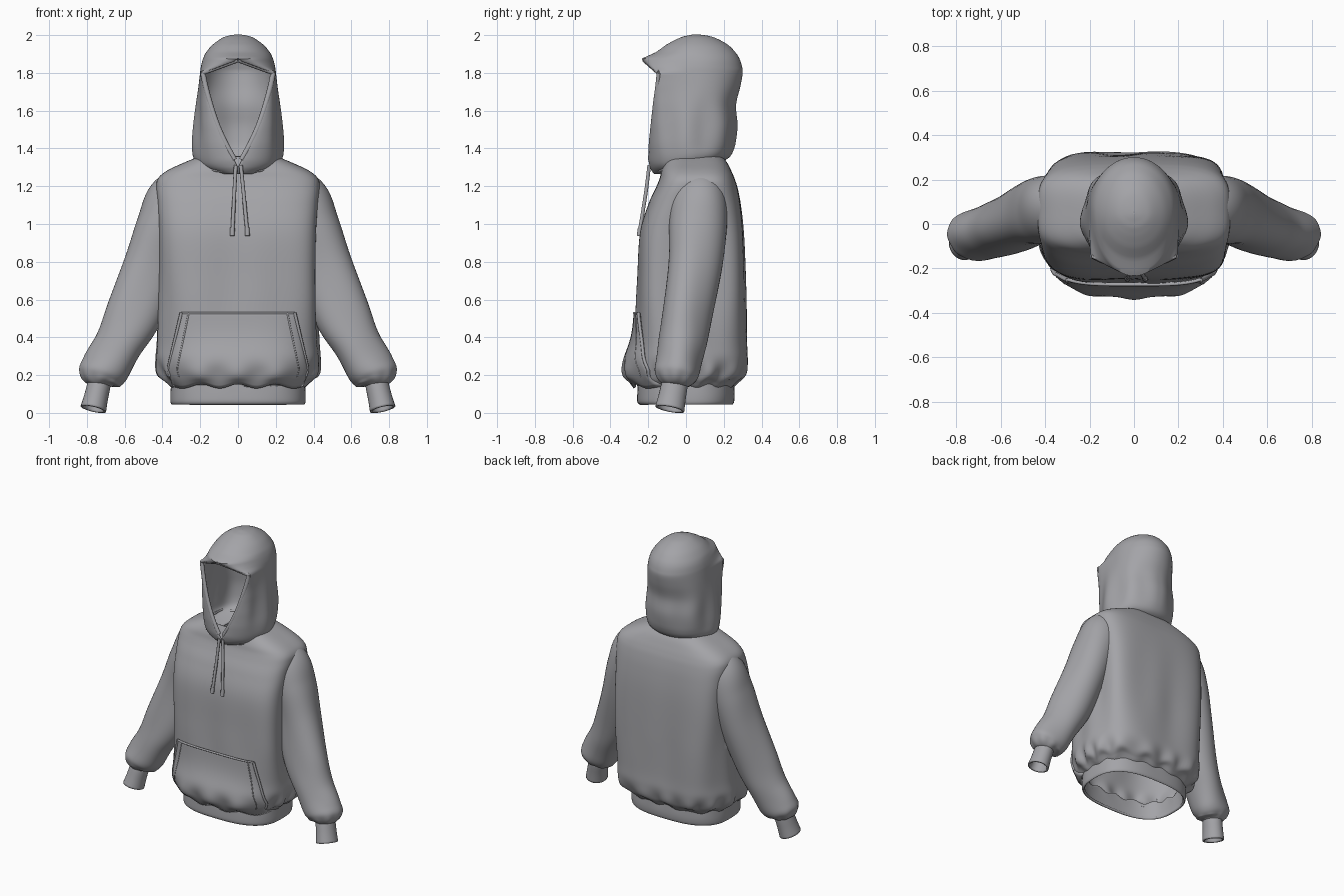
import bpy, bmesh, math
from mathutils import Vector

if "Cube" in bpy.data.objects:
    bpy.data.objects.remove(bpy.data.objects["Cube"])

cloth = bpy.data.materials.new("grey_fleece")
cloth.diffuse_color = (0.37, 0.37, 0.39, 1)
cloth.use_nodes = True
cloth.node_tree.nodes["Principled BSDF"].inputs["Base Color"].default_value = cloth.diffuse_color


def smooth(rows, k=6, linear=()):
    """Catmull-Rom interpolation of rows of numbers; listed columns stay linear."""
    out, n = [], len(rows)
    for i in range(n - 1):
        p = [rows[max(i - 1, 0)], rows[i], rows[i + 1], rows[min(i + 2, n - 1)]]
        for j in range(k):
            t = j / k
            out.append(tuple(b + (c - b) * t if col in linear else
                             0.5 * (2 * b + (c - a) * t + (2 * a - 5 * b + 4 * c - d) * t * t
                                    + (3 * b - a - 3 * c + d) * t ** 3)
                             for col, (a, b, c, d) in enumerate(zip(*p))))
    return out + [tuple(rows[-1])]


def skin(name, rings, closed=True, thick=0.0, caps=False, angle=50, drop=None):
    """Join rings of points with quads; drop(centre) removes hidden faces."""
    bm = bmesh.new()
    vs = [[bm.verts.new(p) for p in r] for r in rings]
    n = len(rings[0])
    for a, b in zip(vs, vs[1:]):
        for i in range(n if closed else n - 1):
            j = (i + 1) % n
            bm.faces.new((a[i], a[j], b[j], b[i]))
    if caps:
        bm.faces.new(vs[0])
        bm.faces.new(vs[-1])
    bmesh.ops.remove_doubles(bm, verts=bm.verts, dist=0.0008)
    bmesh.ops.recalc_face_normals(bm, faces=bm.faces)
    if drop:
        hidden = [f for f in bm.faces if drop(f.calc_center_median())]
        bmesh.ops.delete(bm, geom=hidden, context='FACES')
    me = bpy.data.meshes.new(name)
    bm.to_mesh(me)
    bm.free()
    me.materials.append(cloth)
    ob = bpy.data.objects.new(name, me)
    bpy.context.collection.objects.link(ob)
    if thick:
        m = ob.modifiers.new("thickness", 'SOLIDIFY')
        m.thickness, m.offset = thick, 0
    bpy.ops.object.select_all(action='DESELECT')
    ob.select_set(True)
    bpy.context.view_layer.objects.active = ob
    bpy.ops.object.shade_smooth_by_angle(angle=math.radians(angle))
    return ob


def sweep(name, rows, n=10, k=6, fold=None, thick=0.0, caps=True, drop=None):
    """Tube along rows of (x, y, z, half width, half depth)."""
    rows = smooth(rows, k)
    rings = []
    for i, r in enumerate(rows):
        p = Vector(r[:3])
        t = (Vector(rows[min(i + 1, len(rows) - 1)][:3]) - Vector(rows[max(i - 1, 0)][:3])).normalized()
        b = (Vector((0, 1, 0)) - t * t.y).normalized()
        s = b.cross(t)
        ring = []
        for q in range(n):
            a = math.tau * q / n
            f = 1 + (fold(a, i / (len(rows) - 1)) if fold else 0)
            ring.append(p + s * (math.cos(a) * r[3] * f) + b * (math.sin(a) * r[4] * f))
        rings.append(ring)
    return skin(name, rings, True, thick, caps, drop=drop)


def bump(z, mid, width):
    return math.exp(-((z - mid) / width) ** 2)


# Body: rows of z, half width, front y, back y
BODY = smooth([(.14, .345, -.245, .245), (.165, .375, -.26, .27), (.2, .41, -.275, .305),
               (.28, .428, -.278, .322), (.4, .42, -.265, .318), (.7, .408, -.25, .31),
               (.95, .41, -.237, .30), (1.1, .42, -.195, .285), (1.19, .428, -.155, .268),
               (1.24, .418, -.135, .252), (1.28, .37, -.125, .235), (1.32, .285, -.11, .215),
               (1.355, .2, -.095, .19)], 7)


def squareness(z):
    return 2.7 + 2.3 * bump(z, .85, .42)


def body_fold(a, z):
    gather = .035 * bump(z, .2, .06) * math.cos(15 * a + math.sin(3 * a))
    drape = .018 * math.sin(9 * a + 1.2 * math.sin(2.5 * z)) * max(0, 1 - abs(z - .6) / .62)
    lobes = .025 * bump(z, .35, .3) * math.cos(6 * a) * max(0, math.sin(a))
    return gather + drape + lobes


def body_ring(z, rx, yf, yb, n=144, fold=body_fold):
    ring, cy, e = [], (yf + yb) / 2, squareness(z)
    for i in range(n):
        a = math.tau * i / n
        c, s = math.cos(a), math.sin(a)
        f = (1 + (fold(a, z) if fold else 0)) * (abs(c) ** e + abs(s) ** e) ** (-1 / e)
        ring.append((rx * f * c, cy + (yb - yf) / 2 * f * s, z + .012 * bump(z, .16, .03) * math.cos(15 * a)))
    return ring


skin("body", [body_ring(*r) for r in BODY], thick=.01,
     drop=lambda c: abs(c.x) > .37 and -.04 < c.y < .15 and .65 < c.z < 1.12)

# Ribbed hem band
hem = [(.05, .345, -.24, .24), (.06, .35, -.25, .247), (.1, .35, -.25, .25), (.17, .345, -.245, .245)]
skin("hem_band", [body_ring(*r, fold=None) for r in smooth(hem, 4)], thick=.016)


# Kangaroo pocket follows the body front
def front_y(x, z):
    lo = max((q for q in BODY if q[0] <= z), key=lambda q: q[0])
    hi = min((q for q in BODY if q[0] > z), key=lambda q: q[0])
    t = (z - lo[0]) / (hi[0] - lo[0])
    _, rx, yf, yb = [a + (b - a) * t for a, b in zip(lo, hi)]
    cy, e = (yf + yb) / 2, squareness(z)
    return cy - (cy - yf) * max(0, 1 - min(1, abs(x) / rx) ** e) ** (1 / e)


def pocket_half(z):
    return .30 + .07 * min(1, (.53 - z) / .3) if z > .23 else .37 - (.23 - z) * .35


def pocket_point(u, z):
    x = u * pocket_half(z)
    puff = .012 + .036 * (1 - u * u) ** .5 * bump(z, .25, .13)
    ripple = .012 * math.cos(11 * u) * bump(z, .2, .06)
    return (x, front_y(x, z) - puff - ripple, z + .012 * bump(z, .15, .03) * math.cos(11 * u))


levels = [.145 + .385 * i / 24 for i in range(25)]
skin("pocket", [[pocket_point(-1 + i / 24, z) for i in range(49)] for z in levels], False, thick=.014)
for s, side in ((-1, "left"), (1, "right")):
    for w, part in ((1, "edge"), (.87, "stitch")):
        pts = [pocket_point(s * w, z) for z in levels[3:]]
        r = .009 if w == 1 else .005
        sweep(f"pocket_{part}_{side}", [(x, y - .005, z, r, r) for x, y, z in pts], 8, 1)
sweep("pocket_top_edge", [(x, y - .003, z, .007, .007) for x, y, z in
                          (pocket_point(-1 + i / 12, .528) for i in range(25))], 8, 1)


# Sleeves and cuffs
def sleeve_fold(a, t):
    drape = .06 * math.sin(3 * a + 7 * t) * math.sin(math.pi * min(1, t * 1.05))
    crease = .03 * math.sin(26 * t + 2 * math.cos(a)) * bump(t, .8, .15)
    return drape + crease + .04 * math.cos(8 * a) * bump(t, .92, .07)


SLEEVE = [(.22, .07, 1.175, .12, .12), (.315, .07, 1.115, .168, .145), (.385, .062, .98, .158, .148),
          (.455, .043, .78, .148, .138), (.55, 0, .52, .143, .128), (.63, -.025, .355, .122, .122),
          (.703, -.045, .235, .125, .112), (.73, -.055, .18, .108, .098), (.737, -.06, .148, .055, .062)]
CUFF = [(.732, -.056, .17, .054, .06), (.738, -.062, .14, .056, .064), (.752, -.074, .08, .058, .067),
        (.766, -.086, .02, .063, .072)]
for s, side in ((-1, "left"), (1, "right")):
    sweep(f"sleeve_{side}", [(s * r[0],) + r[1:] for r in SLEEVE], 48, 8,
          lambda a, t: sleeve_fold(a if s > 0 else math.pi - a, t), .008, False,
          lambda c: abs(c.x) < .365)
    sweep(f"cuff_{side}", [(s * r[0],) + r[1:] for r in CUFF], 32, 4, None, .012, False)

# Hood: rows of z, opening half width, rim y, half width, widest y, back y
HOOD = [(1.27, 0, -.165, .12, 0, .15), (1.30, 0, -.185, .2, .02, .205), (1.34, .018, -.193, .228, .03, .235),
        (1.42, .062, -.19, .232, .03, .255), (1.52, .108, -.18, .225, .04, .267), (1.63, .145, -.168, .215, .05, .259),
        (1.73, .172, -.155, .203, .06, .282), (1.8, .186, -.148, .195, .06, .294), (1.835, .1, -.188, .19, .06, .29),
        (1.872, 0, -.228, .18, .06, .278), (1.905, 0, -.155, .164, .05, .257), (1.945, 0, -.1, .13, .05, .217),
        (1.98, 0, -.03, .08, .05, .152), (1.993, 0, .015, .04, .05, .102), (1.998, 0, .05, .001, .05, .051)]


def hood_ring(z, w, yr, rx, yc, yb, n=24):
    half = []
    for i in range(2 * n + 1):
        a = math.pi * i / (2 * n)
        if i <= n:
            x, y = w + (rx - w) * math.sin(a), yc + (yr - yc) * math.cos(a)
        else:
            x, y = rx * math.sin(a), yc - (yb - yc) * math.cos(a)
        f = 1 + .04 * math.sin(7 * a + 3 * z) * bump(z, 1.5, .16) * math.sin(a)
        lift = .055 * min(1, max(0, (y + .12) / .3)) * max(0, (1.42 - z) / .15)
        half.append((x * f, y * (f if i > n else 1), z + lift))
    return half + [(-x, y, z) for x, y, z in half[-2::-1]]


skin("hood", [hood_ring(*r) for r in smooth(HOOD, 5, (1, 2))], False, thick=.012)

# Hem around the hood opening, and visor edge
for s, side in ((-1, "left"), (1, "right")):
    sweep(f"hood_rim_{side}", [(s * r[1], r[2] + .004, r[0], .014, .012) for r in HOOD[2:8]], 10, 4)
    sweep(f"visor_edge_{side}", [(s * .186, -.145, 1.8, .012, .010), (0, -.222, 1.868, .012, .010)], 10, 6)

# Neck seam
neck = [(.22 * math.sin(a), .02 - .175 * math.cos(a), 1.315 - .035 * math.cos(a), .01, .01)
        for a in [math.tau * i / 48 for i in range(49)]]
sweep("neck_seam", neck, 8, 1)

# Drawcords with tips
for x0, x1, side in ((-.012, -.03, "left"), (.015, .05, "right")):
    sweep(f"drawcord_{side}", [(x0, -.195, 1.31, .010, .010), (x0 * .6 + x1 * .4, -.212, 1.17, .010, .010),
                               (x1, -.248, .945, .010, .010)], 10, 6)
    sweep(f"cord_tip_{side}", [(x1 * .97 + x0 * .03, -.243, .98, .0125, .0125),
                               (x1, -.249, .937, .0125, .0125)], 10, 2)
